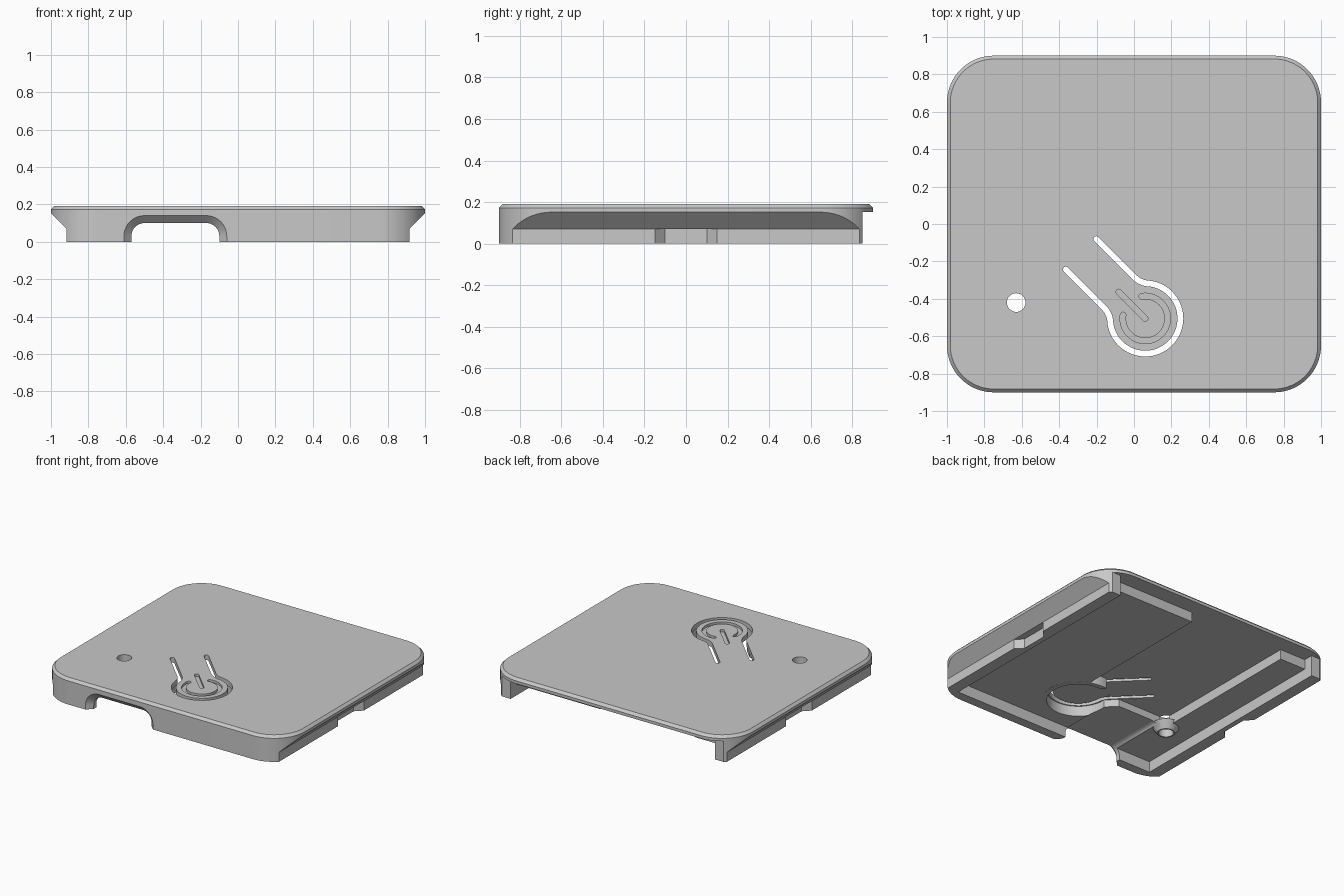
import bpy, bmesh, math
from math import sin, cos, radians, asin
from mathutils import Vector

cube = bpy.data.objects.get("Cube")
if cube:
    bpy.data.objects.remove(cube, do_unlink=True)

grey = bpy.data.materials.new("mid_grey_plastic")
grey.use_nodes = True
COLOUR = (0.58, 0.58, 0.58, 1)
grey.diffuse_color = COLOUR
grey.node_tree.nodes["Principled BSDF"].inputs["Base Color"].default_value = COLOUR


def loft(name, loops):
    """Closed solid through 3D loops that have equal point counts."""
    bm = bmesh.new()
    rows = [[bm.verts.new(p) for p in loop] for loop in loops]
    n = len(rows[0])
    for a, b in zip(rows, rows[1:]):
        for i in range(n):
            j = (i + 1) % n
            bm.faces.new((a[i], a[j], b[j], b[i]))
    bm.faces.new(rows[0][::-1])
    bm.faces.new(rows[-1])
    bmesh.ops.recalc_face_normals(bm, faces=bm.faces)
    mesh = bpy.data.meshes.new(name)
    bm.to_mesh(mesh)
    bm.free()
    mesh.materials.append(grey)
    obj = bpy.data.objects.new(name, mesh)
    bpy.context.collection.objects.link(obj)
    return obj


def at_z(points, z):
    return [(x, y, z) for x, y in points]


def prism(name, points, z0, z1):
    return loft(name, [at_z(points, z0), at_z(points, z1)])


def box(name, x0, x1, y0, y1, z0, z1):
    return prism(name, [(x0, y0), (x1, y0), (x1, y1), (x0, y1)], z0, z1)


def arc(cx, cy, r, a0, a1, n):
    return [(cx + r * cos(radians(a0 + (a1 - a0) * i / n)),
             cy + r * sin(radians(a0 + (a1 - a0) * i / n))) for i in range(n + 1)]


def circle(cx, cy, r, n=48):
    return arc(cx, cy, r, 0, 360, n)[:-1]


def rounded_rect(hx, hy, r):
    pts = []
    for k, (sx, sy) in enumerate(((1, 1), (-1, 1), (-1, -1), (1, -1))):
        pts += arc(sx * (hx - r), sy * (hy - r), r, 90 * k, 90 * k + 90, 16)
    return pts


def stroke(path, width):
    """Outline of a path with round ends."""
    p = [Vector(q) for q in path]
    dirs = [(b - a).normalized() for a, b in zip(p, p[1:])]
    left, right = [], []
    for i, q in enumerate(p):
        d0, d1 = dirs[max(i - 1, 0)], dirs[min(i, len(dirs) - 1)]
        t = (d0 + d1).normalized()
        off = Vector((-t.y, t.x)) * (width / 2 / t.dot(d0))
        left.append(tuple(q + off))
        right.append(tuple(q - off))

    def cap(c, d):
        a = math.degrees(math.atan2(d.y, d.x))
        return arc(c.x, c.y, width / 2, a + 90, a - 90, 8)[1:-1]
    return left + cap(p[-1], dirs[-1]) + right[::-1] + cap(p[0], -dirs[0])


def combine(target, tool, op):
    mod = target.modifiers.new(op, "BOOLEAN")
    mod.operation, mod.solver, mod.object = op, "EXACT", tool
    bpy.context.view_layer.objects.active = target
    bpy.ops.object.modifier_apply(modifier=mod.name)
    bpy.data.objects.remove(tool, do_unlink=True)


def cut(tool):
    combine(lid, tool, "DIFFERENCE")


def add(tool):
    combine(lid, tool, "UNION")


TOP, CEILING, SUPPORT = 0.191, 0.152, 0.08
BX, BY = 0.06, -0.505  # button centre
HX, HY = -0.63, -0.42  # small hole centre


def turned(path):
    """Button coordinates: first axis points along the flexible arm."""
    c = math.sqrt(0.5)
    return [(BX - c * (u + v), BY + c * (u - v)) for u, v in path]


# Rounded slab with a chamfered top edge
outline = rounded_rect(1, 0.9, 0.25)
lid = loft("lid", [at_z(outline, 0), at_z(outline, 0.173),
                   at_z(rounded_rect(0.982, 0.882, 0.232), TOP)])

# Hollow underside, open at the back below a thin lip
cut(box("cavity", -0.83, 0.83, -0.83, 0.87, -0.1, CEILING))
cut(box("back_opening", -1.1, 1.1, 0.85, 1, -0.1, CEILING))

# Sloping undercut and finger recess on both sides
for s in (1, -1):
    section = [(0.918, -0.1), (0.918, 0.07), (1.05, 0.202), (1.2, 0.202), (1.2, -0.1)]
    cut(loft("side_undercut", [[(s * x, y, z) for x, z in section] for y in (-1, 1)]))
    recess = [(0.95, -0.182), (0.868, -0.1), (0.868, 0.1), (0.95, 0.182)]
    cut(prism("side_recess", [(s * x, y) for x, y in recess], -0.1, 0.07))

# Raised supports around the central pocket
supports = [(-0.84, -0.84), (0.84, -0.84), (0.84, 0.78), (0.15, 0.78), (0.15, -0.42),
            (-0.62, -0.42), (-0.62, 0.78), (-0.84, 0.78)]
add(prism("supports", supports, SUPPORT, 0.17))
add(prism("button_collar", circle(BX, BY, 0.245), SUPPORT - 0.001, 0.171))
add(loft("hole_boss", [at_z(circle(HX, HY, 0.06), 0.045),
                       at_z(circle(HX, HY, 0.1), SUPPORT + 0.02)]))

# Button well, opening for the arm, and the small hole
cut(prism("button_well", circle(BX, BY, 0.212), 0, CEILING + 0.002))
arm = turned([(0.1, -0.14), (0.4, -0.14), (0.4, 0.14), (0.1, 0.14)])
cut(prism("arm_opening", arm, 0, CEILING + 0.001))
cut(prism("hole", circle(HX, HY, 0.05, 32), -0.1, 0.3))


# Arch through the front wall, chamfered at its mouth
def arch(y, t):
    x0, x1, top, r = -0.57 - t, -0.1 + t, 0.1 + t, 0.07 + t
    pts = [(x1, -0.05)] + arc(x1 - r, top - r, r, 0, 90, 10)
    pts += arc(x0 + r, top - r, r, 90, 180, 10) + [(x0, -0.05)]
    return [(x, y, z) for x, z in pts]


cut(loft("front_arch", [arch(-0.94, 0.08), arch(-0.86, 0), arch(-0.35, 0)]))

# Flexible button: keyhole slot cut through, dial mark engraved
ring, gap = 0.188, 0.115
a = math.degrees(asin(gap / ring))
neck = ring * cos(radians(a))
body = arc(0, 0, ring, a + 16, 344 - a, 52)
p0, p1, p2 = Vector((neck + 0.05, gap)), Vector((neck, gap)), Vector(body[0])
bend = [tuple(p0 * (1 - t) ** 2 + p1 * 2 * t * (1 - t) + p2 * t * t)
        for t in (0, 0.2, 0.4, 0.6, 0.8)]
half = [(0.485, gap)] + bend
keyhole = half + body + [(u, -v) for u, v in reversed(half)]
cut(prism("button_slot", stroke(turned(keyhole), 0.031), -0.1, 0.3))
for path in (arc(0, 0, 0.12, 36, 324, 48), [(0, 0), (0.2, 0)]):
    cut(prism("engraving", stroke(turned(path), 0.03), 0.174, 0.3))

# Smooth rounded walls, sharp creases
bpy.ops.object.select_all(action="DESELECT")
lid.select_set(True)
bpy.context.view_layer.objects.active = lid
bpy.ops.object.shade_smooth_by_angle(angle=radians(25))
